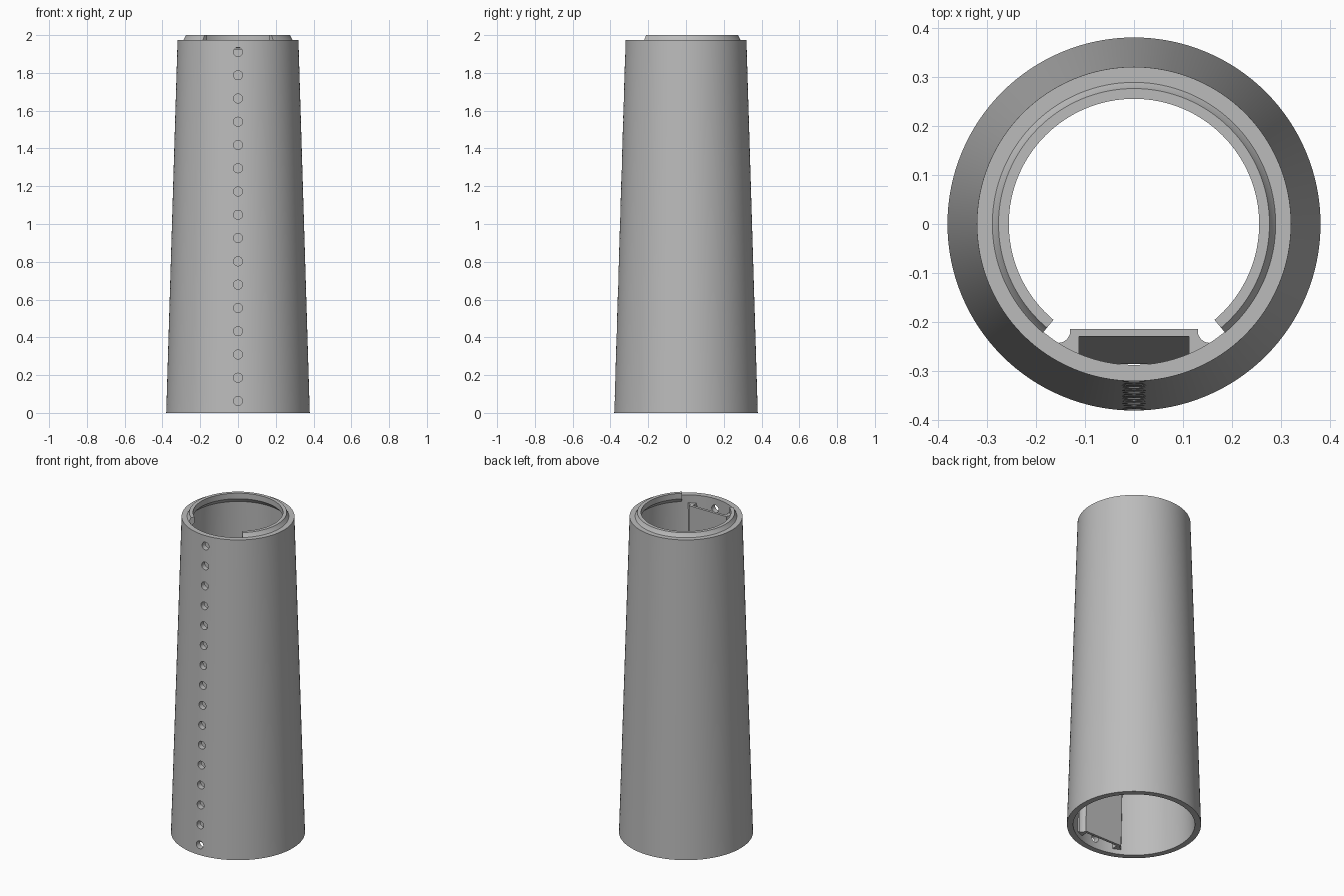
import bpy, bmesh, math
from mathutils import Matrix

if "Cube" in bpy.data.objects:
    bpy.data.objects.remove(bpy.data.objects["Cube"], do_unlink=True)

grey = bpy.data.materials.new("plain grey")
grey.use_nodes = True
grey.diffuse_color = (0.5, 0.5, 0.5, 1)
grey.node_tree.nodes["Principled BSDF"].inputs["Base Color"].default_value = (0.5, 0.5, 0.5, 1)

HEIGHT = 1.975          # shoulder height of the tube
HOLES = 16
HOLE_START, HOLE_STEP = 0.063, 0.1232


def outer(z):
    return 0.38 - 0.06 * z / HEIGHT


def inner(z):
    return 0.345 - 0.058 * z / HEIGHT


def make(name, bm):
    bmesh.ops.recalc_face_normals(bm, faces=bm.faces)
    mesh = bpy.data.meshes.new(name)
    bm.to_mesh(mesh)
    bm.free()
    mesh.materials.append(grey)
    ob = bpy.data.objects.new(name, mesh)
    bpy.context.collection.objects.link(ob)
    return ob


def smooth(ob):
    bpy.ops.object.select_all(action='DESELECT')
    ob.select_set(True)
    bpy.context.view_layer.objects.active = ob
    bpy.ops.object.shade_smooth_by_angle(angle=math.radians(25))


def bridge(bm, rings, closed):
    """Skin a row of closed cross-sections, capping the ends when open."""
    rings = [[bm.verts.new(p) for p in ring] for ring in rings]
    pairs = list(zip(rings, rings[1:])) + ([(rings[-1], rings[0])] if closed else [])
    for a, b in pairs:
        for i in range(len(a)):
            j = (i + 1) % len(a)
            bm.faces.new((a[i], a[j], b[j], b[i]))
    if not closed:
        bm.faces.new(rings[0])
        bm.faces.new(rings[-1])


def revolve(name, profile, start, end, steps):
    closed = end - start >= 360
    count = steps if closed else steps + 1
    angles = [math.radians(start + (end - start) * i / steps) for i in range(count)]
    bm = bmesh.new()
    bridge(bm, [[(r * math.cos(a), r * math.sin(a), z) for r, z in profile]
                for a in angles], closed)
    return make(name, bm)


# Tapered tube wall, with loops midway between the holes
levels = [0] + [HOLE_START + HOLE_STEP * (i + 0.5) for i in range(HOLES - 1)] + [HEIGHT]
wall = [(outer(z), z) for z in levels] + [(inner(z), z) for z in reversed(levels)]
tube = revolve("tapered_tube", wall, 0, 360, 128)

# Row of round holes through the front wall
bm = bmesh.new()
for i in range(HOLES):
    place = Matrix.Translation((0, -0.33, HOLE_START + HOLE_STEP * i)) @ Matrix.Rotation(math.pi / 2, 4, 'X')
    bmesh.ops.create_cone(bm, cap_ends=True, segments=32, radius1=0.024,
                          radius2=0.024, depth=0.2, matrix=place)
cutter = make("hole_cutter", bm)
cutter.hide_render = True
cut = tube.modifiers.new("holes", 'BOOLEAN')
cut.operation = 'DIFFERENCE'
cut.solver = 'EXACT'
cut.object = cutter
bpy.context.view_layer.objects.active = tube
bpy.ops.object.modifier_apply(modifier=cut.name)
bpy.data.objects.remove(cutter, do_unlink=True)
smooth(tube)

# Raised locating lip, open at the front
lip = revolve("top_lip", [(0.292, 1.972), (0.288, 1.9755), (0.276, 2.0), (0.255, 2.0),
                          (0.255, 1.965), (0.296, 1.925)], -50, 230, 100)
smooth(lip)

# Inner channel cover: a plate with flared feet that follows the wall's taper
half = [(0.13, -0.212), (0.13, -0.222), (0.136, -0.233), (0.145, -0.239),
        (0.155, -0.241), (0.162, -0.252), (0.112, -0.29), (0.112, -0.228)]
section = half + [(-x, y) for x, y in reversed(half)]
bm = bmesh.new()
bridge(bm, [[(x, y - inner(z) + inner(HEIGHT), z) for x, y in section]
            for z in (0.03, 1.925)], False)
cover = make("channel_cover", bm)
smooth(cover)
